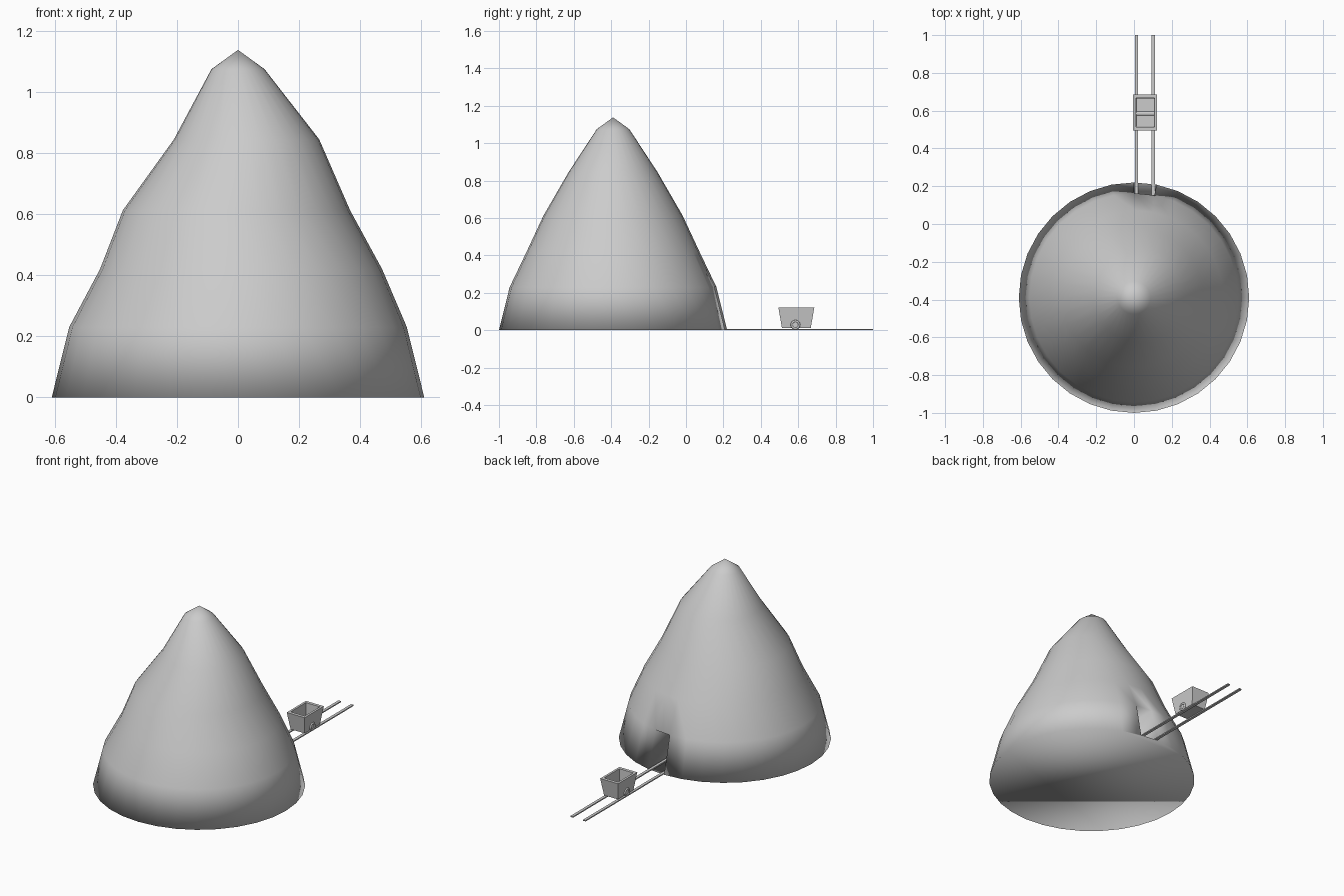
import bpy, bmesh, math
from mathutils import Matrix

if "Cube" in bpy.data.objects:
    bpy.data.objects.remove(bpy.data.objects["Cube"])

CY = -0.39      # mountain axis
SEG = 32
CART_X, CART_Y = 0.059, 0.59


def finish(name, bm, smooth=False):
    bmesh.ops.recalc_face_normals(bm, faces=bm.faces[:])
    me = bpy.data.meshes.new(name)
    bm.to_mesh(me)
    bm.free()
    ob = bpy.data.objects.new(name, me)
    bpy.context.collection.objects.link(ob)
    for p in me.polygons:
        p.use_smooth = smooth
    return ob


# Mountain: slightly irregular rings (x shift, radius, z), one lower panel pushed in as a tunnel
rings = [(0, 0.61, 0), (0, 0.553, 0.23), (0.01, 0.462, 0.42),
         (-0.005, 0.372, 0.613), (0.028, 0.238, 0.845), (0, 0.087, 1.075)]
bm = bmesh.new()
loops = []
for dx, r, z in rings:
    loops.append([bm.verts.new((dx + r * math.sin(2 * math.pi * i / SEG),
                                CY + r * math.cos(2 * math.pi * i / SEG), z))
                  for i in range(SEG)])
for k in range(len(loops) - 1):
    for i in range(SEG):
        j = (i + 1) % SEG
        quad = (loops[k][i], loops[k][j], loops[k + 1][j], loops[k + 1][i])
        if k == 0 and i == 0:
            mouth = quad
        else:
            bm.faces.new(quad)
apex = bm.verts.new((0, CY, 1.138))
for i in range(SEG):
    bm.faces.new((loops[-1][i], loops[-1][(i + 1) % SEG], apex))
bm.faces.new(loops[0][::-1])
# tunnel walls, roof and back
back = [bm.verts.new((v.co.x, v.co.y - 0.46, v.co.z)) for v in mouth]
for a in (1, 2, 3):
    b = (a + 1) % 4
    bm.faces.new((mouth[a], mouth[b], back[b], back[a]))
bm.faces.new(back)
finish("mountain", bm, True)


# Rails running into the tunnel
for side, x in (("left", 0.013), ("right", 0.102)):
    bm = bmesh.new()
    bmesh.ops.create_cube(bm, size=1, matrix=Matrix.Translation((x, 0.37, 0.004))
                          @ Matrix.Diagonal((0.018, 1.26, 0.007, 1)))
    finish("rail_" + side, bm)

# Cart body: tapered tub with straight-sided hollow
bm = bmesh.new()


def rect(hx, hy, z):
    return [bm.verts.new((CART_X + sx * hx, CART_Y + sy * hy, z))
            for sx, sy in ((-1, -1), (1, -1), (1, 1), (-1, 1))]


tub = [rect(0.049, 0.077, 0.012), rect(0.063, 0.096, 0.122),
       rect(0.049, 0.076, 0.122), rect(0.047, 0.074, 0.04)]
for lo, hi in zip(tub, tub[1:]):
    for i in range(4):
        j = (i + 1) % 4
        bm.faces.new((lo[i], lo[j], hi[j], hi[i]))
bm.faces.new(tub[0][::-1])
bm.faces.new(tub[-1])
finish("cart_tub", bm)

# Wheels and axle
for side, x in (("left", 0.005), ("right", 0.113)):
    bpy.ops.mesh.primitive_torus_add(major_radius=0.02, minor_radius=0.006,
                                     major_segments=24, minor_segments=8,
                                     location=(x, CART_Y - 0.005, 0.029),
                                     rotation=(0, math.pi / 2, 0))
    bpy.context.object.name = "wheel_" + side
    bpy.ops.object.shade_smooth()
bpy.ops.mesh.primitive_cylinder_add(vertices=24, radius=0.016, depth=0.112,
                                    location=(CART_X, CART_Y - 0.005, 0.029),
                                    rotation=(0, math.pi / 2, 0))
bpy.context.object.name = "axle"
bpy.ops.object.shade_smooth_by_angle()
